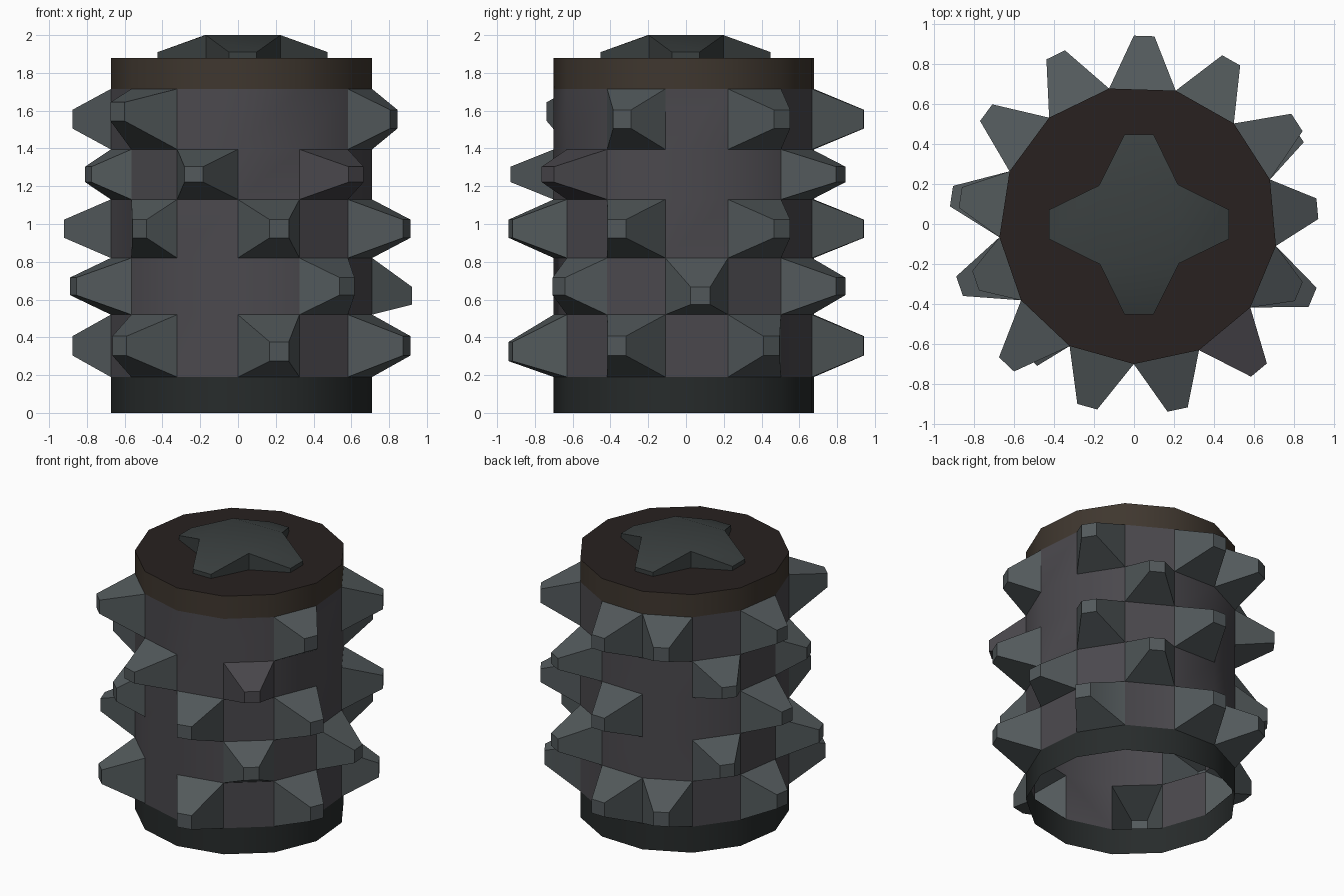
import bpy, bmesh, math
from mathutils import Vector

if "Cube" in bpy.data.objects:
    bpy.data.objects.remove(bpy.data.objects["Cube"])

N, R, CX, CY, A0 = 13, 0.697, 0.021, -0.004, math.radians(-91.8)


def material(name, rgb):
    m = bpy.data.materials.new(name)
    m.diffuse_color = (*rgb, 1)
    m.use_nodes = True
    m.node_tree.nodes["Principled BSDF"].inputs["Base Color"].default_value = m.diffuse_color
    return m


WALL = material("wall", (0.070, 0.066, 0.075))
SPIKE = material("spike", (0.085, 0.100, 0.105))
BASE = material("base", (0.020, 0.024, 0.024))
RIM = material("rim", (0.050, 0.038, 0.028))
LID = material("lid", (0.021, 0.015, 0.014))
STAR = material("star", (0.042, 0.050, 0.050))


def finish(name, bm, mats, smooth=True):
    me = bpy.data.meshes.new(name)
    bm.to_mesh(me)
    bm.free()
    ob = bpy.data.objects.new(name, me)
    bpy.context.collection.objects.link(ob)
    for m in mats:
        me.materials.append(m)
    if smooth:
        bpy.ops.object.select_all(action='DESELECT')
        ob.select_set(True)
        bpy.context.view_layer.objects.active = ob
        bpy.ops.object.shade_smooth_by_angle(angle=math.radians(30))
    return ob


def ring(bm, z):
    return [bm.verts.new((CX + R * math.cos(A0 + i * math.tau / N),
                          CY + R * math.sin(A0 + i * math.tau / N), z)) for i in range(N)]


def panels(bm, lo, hi):
    return [bm.faces.new((lo[i], lo[(i + 1) % N], hi[(i + 1) % N], hi[i])) for i in range(N)]


# Base band, open underneath
bm = bmesh.new()
panels(bm, ring(bm, 0), ring(bm, 0.19))
finish("base_band", bm, [BASE])

# Top rim with its lid
bm = bmesh.new()
lo, hi = ring(bm, 1.715), ring(bm, 1.88)
panels(bm, lo, hi)
bm.faces.new(hi).material_index = 1
finish("top_rim", bm, [RIM, LID])

# Drum wall: five rows of panels, some drawn out into hollow blunt spikes
levels = [0.19, 0.52, 0.82, 1.13, 1.395, 1.715]
spiked = [(0, 2, 4, 6, 7, 9, 11), (1, 3, 5, 8, 10), (0, 2, 4, 6, 9, 11),
          (1, 5, 8, 10, 12), (2, 4, 6, 7, 9, 11)]
# Uneven spikes: (row, panel) -> tip radius, sideways shift, vertical shift
uneven = {(0, 0): (0.945, 0, -0.03), (0, 4): (0.92, -0.05, 0), (0, 9): (0.90, 0, 0),
          (1, 1): (0.87, 0, 0), (1, 3): (0.90, 0, -0.05), (1, 8): (0.90, 0, 0),
          (2, 11): (0.86, 0.065, 0), (3, 10): (0.86, 0, 0), (4, 2): (0.87, 0, 0),
          (4, 9): (0.90, 0, 0), (4, 11): (0.96, 0, 0.04)}
bm = bmesh.new()
rings = [ring(bm, z) for z in levels]
for row in range(5):
    faces = panels(bm, rings[row], rings[row + 1])
    for i in spiked[row]:
        radius, side, dz = uneven.get((row, i), (0.945, 0, 0))
        a = A0 + (i + 0.5) * math.tau / N
        out = Vector((math.cos(a), math.sin(a), 0))
        tangent = Vector((-out.y, out.x, 0))
        mid = (levels[row] + levels[row + 1]) / 2 + dz
        tip = Vector((CX, CY, mid)) + out * radius + tangent * side
        centre = faces[i].calc_center_median()
        corners = list(faces[i].verts)
        bm.faces.remove(faces[i])
        ends = [bm.verts.new(tip + (v.co - centre) * 0.31) for v in corners]
        made = [bm.faces.new(ends)]
        for k in range(4):
            j = (k + 1) % 4
            made.append(bm.faces.new((corners[k], corners[j], ends[j], ends[k])))
        for f in made:
            f.material_index = 0 if (row, i) == (3, 1) else 1
finish("spiked_drum", bm, [WALL, SPIKE])

# Four-armed star on the lid: raised centre, arms sloping to low ends
bm = bmesh.new()
outline = []
for q in range(4):
    c, s = round(math.cos(q * math.pi / 2)), round(math.sin(q * math.pi / 2))
    for x, y, z in ((0.45, -0.073, 1.91), (0.45, 0.073, 1.91), (0.195, 0.20, 2.0)):
        outline.append((0.025 + x * c - y * s, -0.002 + x * s + y * c, z))
top = [bm.verts.new(p) for p in outline]
low = [bm.verts.new((p[0], p[1], 1.88)) for p in outline]
for i in range(12):
    j = (i + 1) % 12
    bm.faces.new((low[i], low[j], top[j], top[i]))
for q in range(4):
    bm.faces.new((top[3 * q - 1], top[3 * q], top[3 * q + 1], top[3 * q + 2]))
bm.faces.new([top[k] for k in (2, 5, 8, 11)])
finish("lid_star", bm, [STAR])
